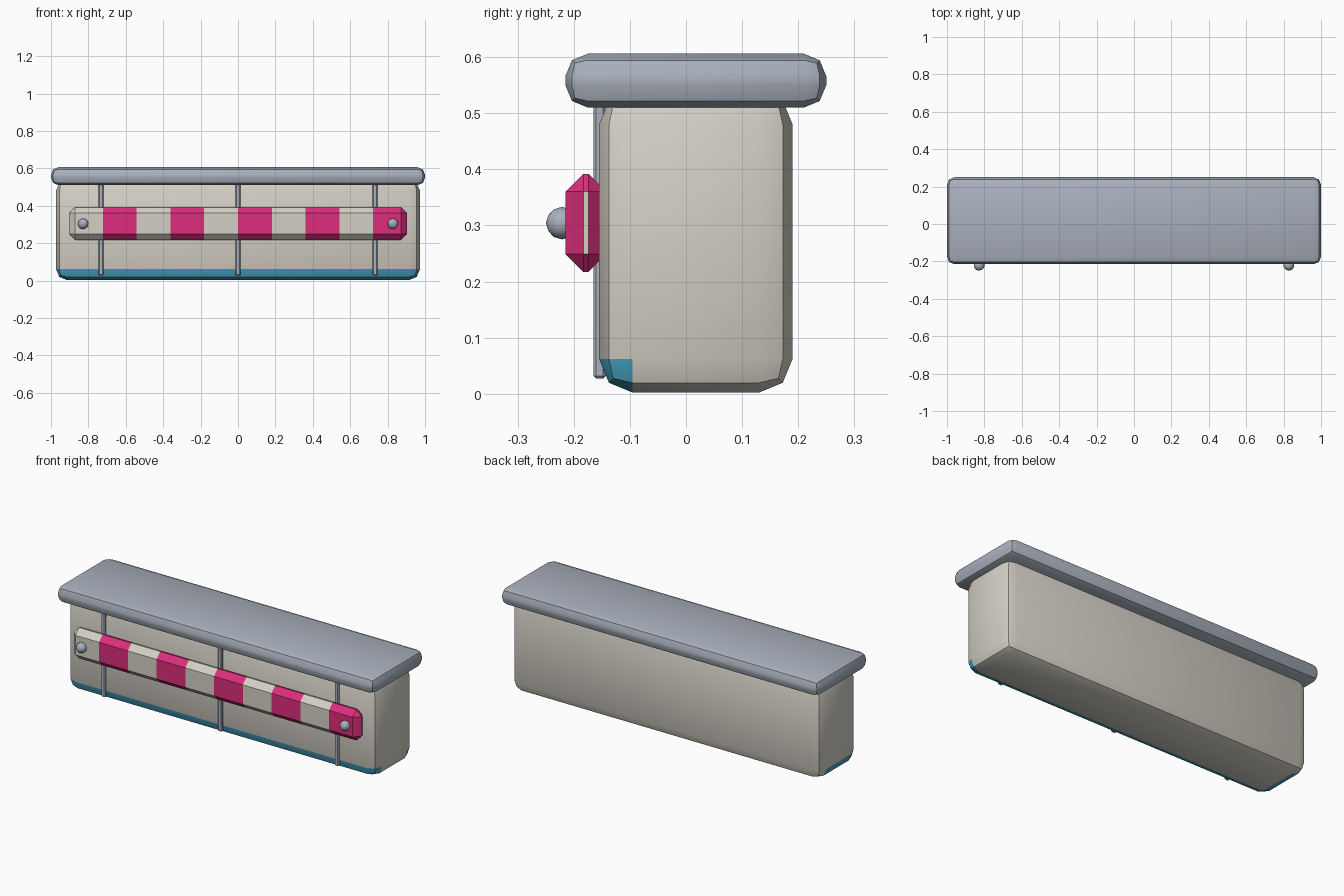
import bpy, bmesh, math
from mathutils import Vector

if "Cube" in bpy.data.objects:
    bpy.data.objects.remove(bpy.data.objects["Cube"])


def material(name, rgb):
    m = bpy.data.materials.new(name)
    m.diffuse_color = (*rgb, 1.0)
    m.use_nodes = True
    m.node_tree.nodes["Principled BSDF"].inputs["Base Color"].default_value = m.diffuse_color
    return m


CREAM = material("warm cream", (0.66, 0.63, 0.56))
GREY = material("blue grey", (0.40, 0.44, 0.51))
PINK = material("magenta", (0.72, 0.027, 0.20))
BLUE = material("teal blue", (0.06, 0.36, 0.52))


def finish(name, bm, mats):
    """Turn a bmesh into an object with smooth shading and sharp creases."""
    mesh = bpy.data.meshes.new(name)
    bm.to_mesh(mesh)
    bm.free()
    for m in mats:
        mesh.materials.append(m)
    ob = bpy.data.objects.new(name, mesh)
    bpy.context.collection.objects.link(ob)
    bpy.ops.object.select_all(action='DESELECT')
    ob.select_set(True)
    bpy.context.view_layer.objects.active = ob
    bpy.ops.object.shade_smooth_by_angle(angle=math.radians(30))
    return ob


def bevelled_box(lo, hi, width, segments):
    bm = bmesh.new()
    bmesh.ops.create_cube(bm, size=1.0)
    lo, hi = Vector(lo), Vector(hi)
    for v in bm.verts:
        v.co = Vector([l + (c + 0.5) * (h - l) for l, h, c in zip(lo, hi, v.co)])
    bmesh.ops.bevel(bm, geom=bm.edges[:], offset=width, segments=segments,
                    profile=0.5, affect='EDGES', clamp_overlap=True)
    bm.normal_update()
    return bm


# Main body, with painted lower bevel along the front and left end
bm = bevelled_box((-0.973, -0.155, 0.002), (0.973, 0.19, 0.54), 0.06, 2)
for f in bm.faces:
    c = f.calc_center_median()
    if c.z < 0.06 and f.normal.z > -0.99:
        if c.y < -0.095 or (c.x < 0 and c.y < 0.13):
            f.material_index = 1
finish("body", bm, [CREAM, BLUE])

# Overhanging top slab
bm = bevelled_box((-1.0, -0.215, 0.51), (1.0, 0.25, 0.606), 0.04, 2)
finish("top_slab", bm, [GREY])

# Striped barrier board: ten equal bands
bm = bevelled_box((-0.903, -0.215, 0.217), (0.903, -0.142, 0.392), 0.032, 1)
BAND = 0.1806
for i in range(-4, 5):
    bmesh.ops.bisect_plane(bm, geom=bm.verts[:] + bm.edges[:] + bm.faces[:],
                           plane_co=(i * BAND, 0, 0), plane_no=(1, 0, 0))
bm.normal_update()
for f in bm.faces:
    band = math.floor((f.calc_center_median().x + 0.903) / BAND)
    end_cap = abs(f.normal.x) > 0.99
    f.material_index = 1 if band % 2 and not end_cap else 0
finish("striped_board", bm, [CREAM, PINK])

# Vertical rods behind the board
for side, x in (("left", -0.733), ("middle", 0.0), ("right", 0.733)):
    bm = bevelled_box((x - 0.013, -0.165, 0.027), (x + 0.013, -0.143, 0.53), 0.005, 1)
    finish("rod_" + side, bm, [GREY])

# Round bolt heads at both ends of the board
for side, x in (("left", -0.828), ("right", 0.828)):
    bm = bmesh.new()
    bmesh.ops.create_icosphere(bm, subdivisions=2, radius=0.029)
    bmesh.ops.translate(bm, vec=(x, -0.221, 0.304), verts=bm.verts[:])
    finish("bolt_" + side, bm, [GREY])
